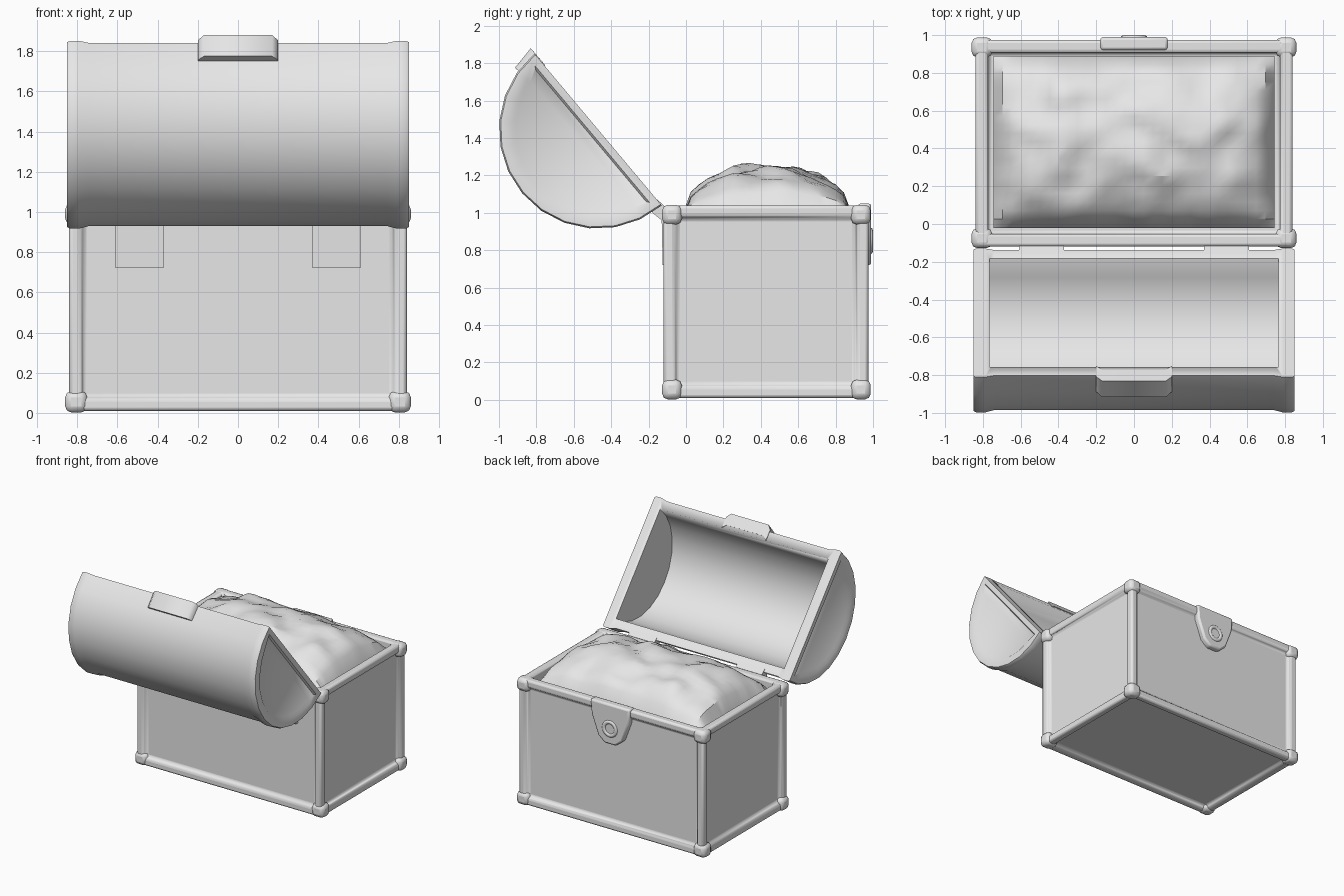
import bpy, bmesh, math
from mathutils import Vector, noise

old = bpy.data.objects.get("Cube")
if old:
    bpy.data.objects.remove(old, do_unlink=True)

grey = bpy.data.materials.new("plain_grey")
grey.use_nodes = True
grey.diffuse_color = (0.8, 0.8, 0.8, 1)
grey.node_tree.nodes["Principled BSDF"].inputs["Base Color"].default_value = (0.8, 0.8, 0.8, 1)


def finish(name, bm, bevel=0.0, angle=50, cutter=None):
    """Turn a bmesh into a smooth-shaded grey object."""
    bmesh.ops.recalc_face_normals(bm, faces=bm.faces)
    mesh = bpy.data.meshes.new(name)
    bm.to_mesh(mesh)
    bm.free()
    obj = bpy.data.objects.new(name, mesh)
    bpy.context.collection.objects.link(obj)
    mesh.materials.append(grey)
    if cutter:
        cut = obj.modifiers.new("hollow", "BOOLEAN")
        cut.operation, cut.object, cut.solver = "DIFFERENCE", cutter, "EXACT"
    if bevel:
        mod = obj.modifiers.new("soft_edges", "BEVEL")
        mod.width, mod.segments, mod.limit_method = bevel, 2, "ANGLE"
        mod.angle_limit = math.radians(35)
    bpy.ops.object.select_all(action="DESELECT")
    obj.select_set(True)
    bpy.context.view_layer.objects.active = obj
    bpy.ops.object.shade_smooth_by_angle(angle=math.radians(angle))
    return obj


def loft(sections):
    """Skin a row of equal-length point loops and cap both ends."""
    bm = bmesh.new()
    loops = [[bm.verts.new(p) for p in s] for s in sections]
    n = len(loops[0])
    for a, b in zip(loops, loops[1:]):
        for i in range(n):
            j = (i + 1) % n
            bm.faces.new((a[i], a[j], b[j], b[i]))
    caps = [bm.faces.new(loops[0]), bm.faces.new(loops[-1])]
    bmesh.ops.recalc_face_normals(bm, faces=bm.faces)
    return bm, caps


def block(name, centre, size, bevel):
    bm = bmesh.new()
    bmesh.ops.create_cube(bm, size=1)
    bmesh.ops.scale(bm, vec=size, verts=bm.verts)
    bmesh.ops.translate(bm, vec=centre, verts=bm.verts)
    return finish(name, bm, bevel)


# Chest body: box with recessed panels on the sides and bottom, open on top
X, BACK, FRONT, TOP = 0.84, -0.12, 0.975, 1.04
bm = bmesh.new()
bmesh.ops.create_cube(bm, size=1)
bmesh.ops.scale(bm, vec=(2 * X, FRONT - BACK, TOP - 0.01), verts=bm.verts)
bmesh.ops.translate(bm, vec=(0, (FRONT + BACK) / 2, (TOP + 0.01) / 2), verts=bm.verts)
top = [f for f in bm.faces if f.normal.z > 0.5]
sides = [f for f in bm.faces if f.normal.z < 0.5]
bmesh.ops.inset_individual(bm, faces=sides, thickness=0.085, depth=0)
bmesh.ops.inset_individual(bm, faces=sides, thickness=0.015, depth=-0.03)
bmesh.ops.inset_individual(bm, faces=top, thickness=0.095, depth=0)
bmesh.ops.inset_individual(bm, faces=top, thickness=0.002, depth=-0.12)
finish("chest_body", bm, 0.022)

# Corner caps
for sx in (-1, 1):
    for y in (BACK + 0.045, FRONT - 0.04):
        for z in (0.055, TOP - 0.05):
            block("corner_cap", (sx * (X - 0.035), y, z), (0.11, 0.105, 0.105), 0.03)

# Heaped treasure: lumpy dome filling the chest
bm = bmesh.new()
bmesh.ops.create_grid(bm, x_segments=30, y_segments=20, size=1)
for v in bm.verts:
    u, w = v.co.x, v.co.y
    dome = math.sqrt(max(0, (1 - u ** 4) * (1 - w * w)))
    p = Vector((u * 0.745, 0.435 + w * 0.455, 0))
    lump = noise.noise(p * 4.5) * 0.05 + noise.noise(p * 9) * 0.025
    p.z = 0.98 + 0.26 * dome + lump * (0.35 + 0.65 * dome)
    v.co = p
finish("treasure_heap", bm, angle=32)

# Lid: half-round barrel swung open, raised bands at both ends
HINGE_C, R, STEPS = Vector((0, -0.47, 1.445)), 0.53, 12


def arc(x, scale, lift=0.0):
    pts = []
    for i in range(STEPS + 1):
        a = math.radians(130 + 180 * i / STEPS)
        pts.append(HINGE_C + Vector((x, R * scale * math.cos(a), R * scale * math.sin(a))))
    out = Vector((0, math.sin(math.radians(130)), -math.cos(math.radians(130)))) * lift
    if lift:
        pts = [pts[0] + out] + pts + [pts[-1] + out]
    return pts


bm, _ = loft([arc(x, 0.84, 0.1) for x in (-0.765, 0.765)])
cavity = finish("lid_cavity_cutter", bm)
cavity.hide_render = True
cavity.hide_viewport = True
bands = ((-0.85, 0.985), (-0.835, 1), (-0.79, 1), (-0.74, 0.975))
rows = list(bands) + [(-x, s) for x, s in reversed(bands)]
bm, caps = loft([arc(x, s) for x, s in rows])
bmesh.ops.inset_individual(bm, faces=caps, thickness=0.06, depth=0)
bmesh.ops.inset_individual(bm, faces=caps, thickness=0.02, depth=-0.015)
finish("lid", bm, cutter=cavity)

# Lid clasp
clasp = [(-0.83, 1.88), (-0.77, 1.81), (-0.87, 1.74), (-0.915, 1.775)]
bm, _ = loft([[(x, HINGE_C.y + (y - HINGE_C.y) * s, HINGE_C.z + (z - HINGE_C.z) * s)
               for y, z in clasp]
              for x, s in ((-0.2, 0.94), (-0.17, 1), (0.17, 1), (0.2, 0.94))])
finish("lid_clasp", bm)

# Hinge straps
strap = [(-0.08, 0.72), (-0.125, 0.72), (-0.13, 0.96), (-0.18, 1.0), (-0.19, 1.1), (-0.13, 1.05), (-0.08, 1.0)]
for sx in (-1, 1):
    bm, _ = loft([[(x * sx, y, z) for y, z in strap] for x in (0.37, 0.61)])
    finish("hinge_strap", bm, angle=30)

# Front latch plate and its ring
half = [(0.18, 1.05), (0.17, 0.93), (0.11, 0.77), (0.05, 0.72)]
outline = half + [(-x, z) for x, z in reversed(half)]
bm, _ = loft([[(x, y, z) for x, z in outline] for y in (0.92, 0.99)])
finish("latch_plate", bm, 0.015)
bpy.ops.mesh.primitive_torus_add(major_radius=0.055, minor_radius=0.018, major_segments=16,
                                 minor_segments=8, location=(0, 0.982, 0.85),
                                 rotation=(math.pi / 2, 0, 0))
ring = bpy.context.object
ring.name = "latch_ring"
ring.data.materials.append(grey)
bpy.ops.object.shade_smooth_by_angle(angle=math.radians(50))
